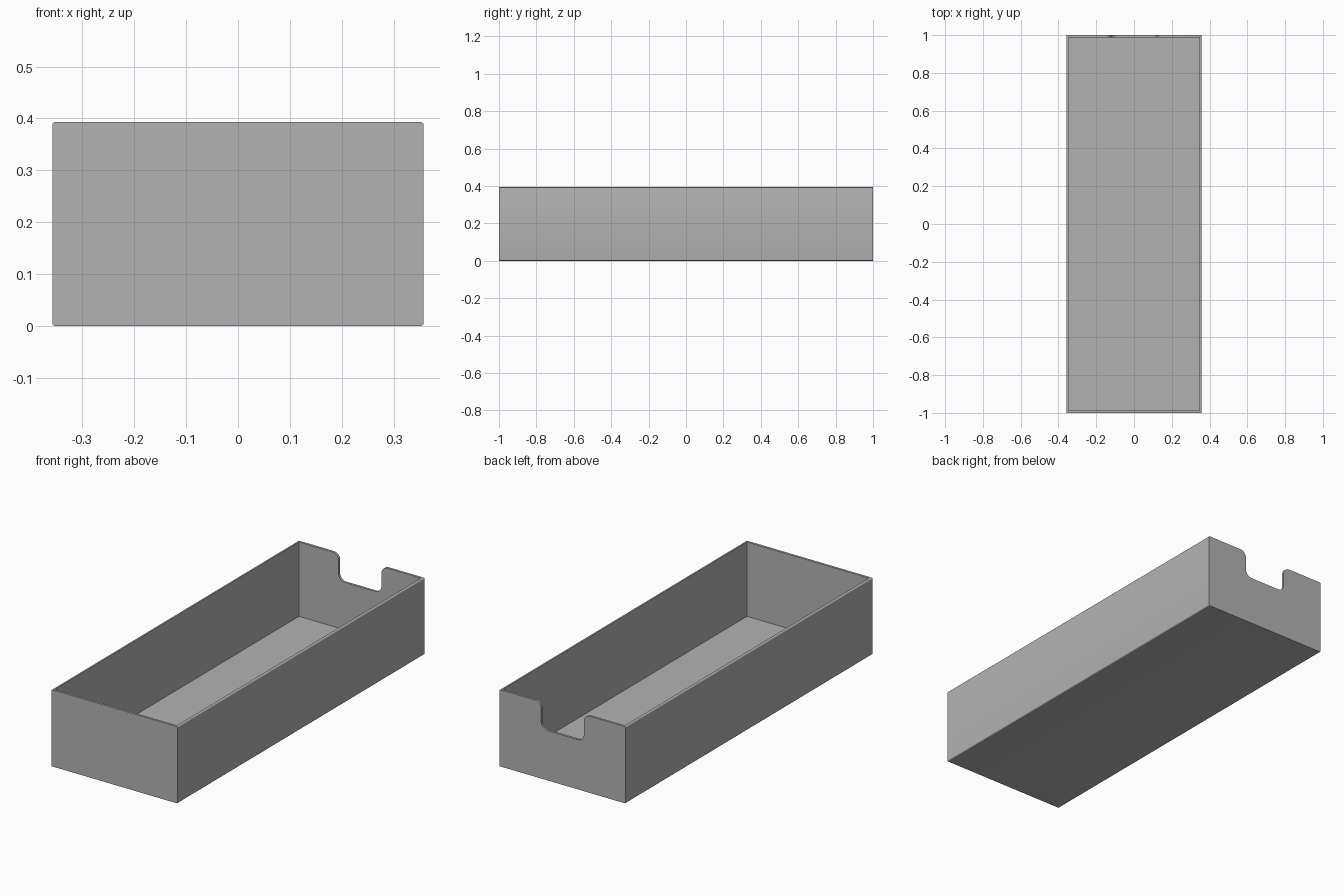
import bpy, bmesh, math

cube = bpy.data.objects.get("Cube")
if cube:
    bpy.data.objects.remove(cube, do_unlink=True)

WIDTH, LENGTH, HEIGHT, WALL = 0.716, 2.0, 0.393, 0.012
EDGE = 0.006                       # rounding of the long outer edges
NOTCH, NOTCH_Z, FILLET = 0.121, 0.255, 0.035

grey = bpy.data.materials.new("plain grey")
grey.use_nodes = True
colour = (0.45, 0.45, 0.45, 1)
grey.diffuse_color = colour
grey.node_tree.nodes["Principled BSDF"].inputs["Base Color"].default_value = colour


def arc(x, z, r, start, end, steps=8):
    angles = [math.radians(start + (end - start) * i / steps) for i in range(steps + 1)]
    return [(x + r * math.cos(a), z + r * math.sin(a)) for a in angles]


def extrude(name, profile, y0, y1):
    """Solid made from an x-z outline drawn out along y."""
    bm = bmesh.new()
    face = bm.faces.new([bm.verts.new((x, y0, z)) for x, z in profile])
    new = bmesh.ops.extrude_face_region(bm, geom=[face])["geom"]
    bmesh.ops.translate(bm, vec=(0, y1 - y0, 0),
                        verts=[v for v in new if isinstance(v, bmesh.types.BMVert)])
    bmesh.ops.recalc_face_normals(bm, faces=bm.faces)
    mesh = bpy.data.meshes.new(name)
    bm.to_mesh(mesh)
    bm.free()
    mesh.materials.append(grey)
    obj = bpy.data.objects.new(name, mesh)
    bpy.context.collection.objects.link(obj)
    return obj


def mirrored(half):
    return half + [(-x, z) for x, z in reversed(half)]


# Outer body with rounded long edges
half_w = WIDTH / 2
body = extrude("open_tray", mirrored(
    arc(half_w - EDGE, EDGE, EDGE, -90, 0, 5)
    + arc(half_w - EDGE, HEIGHT - EDGE, EDGE, 0, 90, 5)), -LENGTH / 2, LENGTH / 2)

# Inside space
inner = half_w - WALL
cavity = extrude("cavity_cutter", mirrored([(inner, WALL), (inner, HEIGHT + 0.1)]),
                 -LENGTH / 2 + WALL, LENGTH / 2 - WALL)

# Cable notch in the back wall, with flared top and rounded bottom corners
notch = extrude("notch_cutter", mirrored(
    arc(NOTCH - FILLET, NOTCH_Z + FILLET, FILLET, -90, 0)
    + arc(NOTCH + FILLET, HEIGHT - FILLET, FILLET, 180, 90)
    + [(NOTCH + FILLET, HEIGHT + 0.1)]), LENGTH / 2 - 0.1, LENGTH / 2 + 0.1)

bpy.ops.object.select_all(action="DESELECT")
body.select_set(True)
bpy.context.view_layer.objects.active = body
for cutter in (cavity, notch):
    cutter.hide_render = True
    cut = body.modifiers.new(cutter.name, "BOOLEAN")
    cut.operation, cut.solver, cut.object = "DIFFERENCE", "EXACT", cutter
    bpy.ops.object.modifier_apply(modifier=cut.name)
    bpy.data.objects.remove(cutter, do_unlink=True)

bpy.ops.object.shade_smooth_by_angle(angle=math.radians(30))
